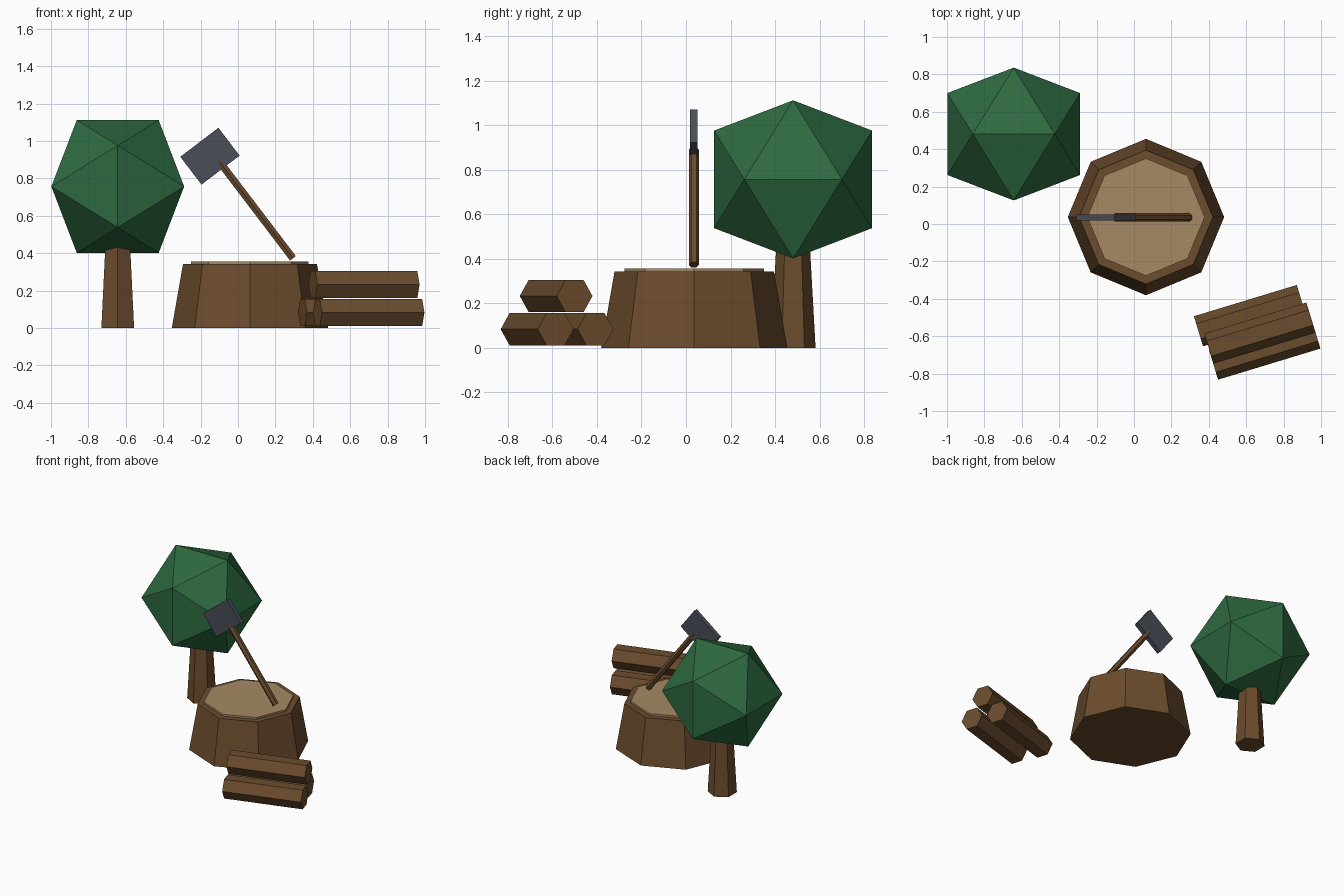
import bpy, bmesh, math
from mathutils import Vector, Matrix

if "Cube" in bpy.data.objects:
    bpy.data.objects.remove(bpy.data.objects["Cube"])


def material(name, rgb):
    m = bpy.data.materials.new(name)
    m.diffuse_color = (*rgb, 1)
    m.use_nodes = True
    m.node_tree.nodes["Principled BSDF"].inputs["Base Color"].default_value = m.diffuse_color
    return m


BARK = material("bark_brown", (0.147, 0.072, 0.027))
WOOD = material("cut_wood", (0.381, 0.255, 0.130))
LEAF = material("leaf_green", (0.027, 0.144, 0.051))
METAL = material("axe_metal", (0.069, 0.075, 0.102))


def finish(name, bm, mat):
    bmesh.ops.recalc_face_normals(bm, faces=bm.faces)
    me = bpy.data.meshes.new(name)
    bm.to_mesh(me)
    bm.free()
    me.materials.append(mat)
    ob = bpy.data.objects.new(name, me)
    bpy.context.collection.objects.link(ob)
    return ob


def prism(name, p0, p1, r0, r1, n, ref, mat):
    """n-sided (tapered) prism from p0 to p1; first corner points along ref."""
    p0, p1, ref = Vector(p0), Vector(p1), Vector(ref)
    side = (p1 - p0).normalized().cross(ref)
    bm = bmesh.new()
    rings = []
    for p, r in ((p0, r0), (p1, r1)):
        rings.append([bm.verts.new(p + r * (math.cos(a) * ref + math.sin(a) * side))
                      for a in (2 * math.pi * i / n for i in range(n))])
    for ring in rings:
        bm.faces.new(ring)
    for i in range(n):
        j = (i + 1) % n
        bm.faces.new((rings[0][i], rings[0][j], rings[1][j], rings[1][i]))
    return finish(name, bm, mat)


# Chopping stump with pale cut top
SX, SY = 0.064, 0.037
prism("stump", (SX, SY, 0), (SX, SY, 0.343), 0.418, 0.358, 8, (1, 0, 0), BARK)
prism("stump_cut_top", (SX, SY, 0.335), (SX, SY, 0.357), 0.314, 0.314, 8, (1, 0, 0), WOOD)

# Tree trunk
TX, TY = -0.643, 0.481
prism("tree_trunk", (TX, TY, 0), (TX, TY, 0.5), 0.101, 0.073, 6, (0, 1, 0), BARK)

# Tree crown: axis-aligned icosahedron from three golden rectangles
s, g = 0.219, 0.355
bm = bmesh.new()
for a in (-s, s):
    for b in (-g, g):
        for co in ((a, 0, b), (0, b, a), (b, a, 0)):
            bm.verts.new(Vector(co) + Vector((TX, TY, 0.757)))
bmesh.ops.convex_hull(bm, input=bm.verts)
finish("tree_crown", bm, LEAF)

# Axe handle leaning up to the left
AY = 0.035
low, high = Vector((0.294, AY, 0.373)), Vector((-0.100, AY, 0.891))
prism("axe_handle", low, high, 0.0225, 0.0225, 6, (0, 1, 0), BARK)

# Axe head: flat box square to the handle
tilt = math.atan2(high.x - low.x, high.z - low.z)
bm = bmesh.new()
bmesh.ops.create_cube(bm, size=1, matrix=(
    Matrix.Translation((-0.150, AY, 0.919)) @ Matrix.Rotation(tilt, 4, 'Y')
    @ Matrix.Diagonal((0.256, 0.034, 0.187, 1))))
finish("axe_head", bm, METAL)

# Stacked logs: (name, start and end along the pile, offset across, height)
ang = math.radians(16.9)
u = Vector((math.cos(ang), math.sin(ang), 0))
v = Vector((-math.sin(ang), math.cos(ang), 0))
R = 0.084
for name, a, b, off, z in (("log_front", 0.188, 0.760, -0.843, R),
                           ("log_back", 0.163, 0.738, -0.649, R),
                           ("log_top", 0.190, 0.760, -0.754, 0.233)):
    base = v * off + Vector((0, 0, z))
    prism(name, base + u * a, base + u * b, R, R, 6, v, BARK)
